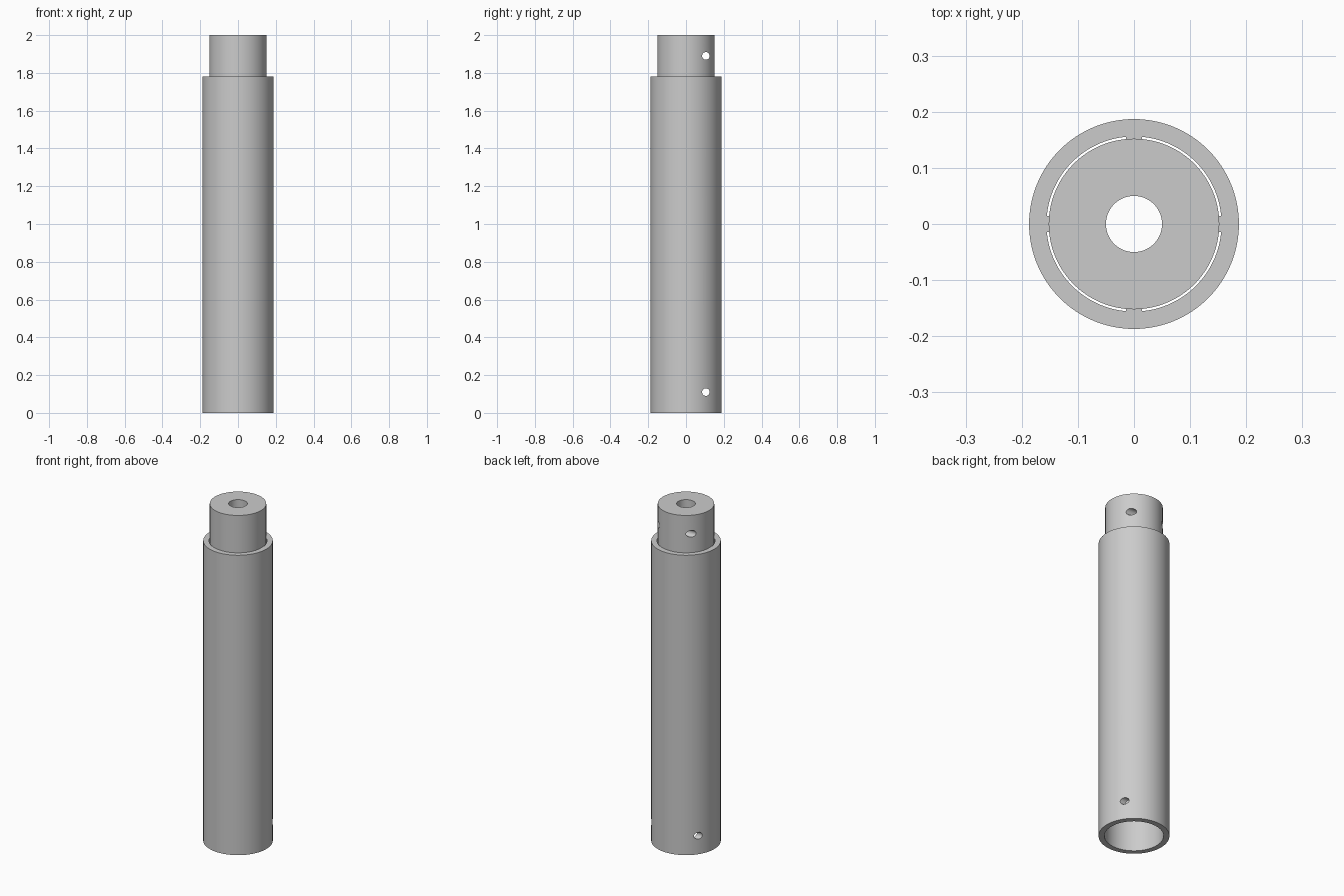
import bpy
import bmesh
from math import cos, sin, pi, radians
from mathutils import Matrix

cube = bpy.data.objects.get("Cube")
if cube:
    bpy.data.objects.remove(cube, do_unlink=True)

SEGMENTS = 128
TUBE_R, TUBE_BORE = 0.187, 0.156
PLUG_R, PLUG_BORE = 0.152, 0.05
TUBE_TOP, PLUG_TOP, PLUG_BOTTOM = 1.78, 2.0, 1.56
PIN_R, PIN_Y, PIN_INSET = 0.02, 0.105, 0.11

grey = bpy.data.materials.new("plain grey")
grey.use_nodes = True
grey.diffuse_color = (0.6, 0.6, 0.6, 1)
grey.node_tree.nodes["Principled BSDF"].inputs["Base Color"].default_value = (0.6, 0.6, 0.6, 1)


def add_object(name, bm):
    bmesh.ops.recalc_face_normals(bm, faces=bm.faces)
    mesh = bpy.data.meshes.new(name)
    bm.to_mesh(mesh)
    bm.free()
    mesh.materials.append(grey)
    obj = bpy.data.objects.new(name, mesh)
    bpy.context.collection.objects.link(obj)
    return obj


def pipe(name, outer, inner, bottom, top):
    """Thick-walled pipe made by revolving a rectangular section."""
    bm = bmesh.new()
    profile = [(outer, bottom), (outer, top), (inner, top), (inner, bottom)]
    rings = []
    for i in range(SEGMENTS):
        a = 2 * pi * i / SEGMENTS
        rings.append([bm.verts.new((r * cos(a), r * sin(a), z)) for r, z in profile])
    for i, ring in enumerate(rings):
        following = rings[(i + 1) % SEGMENTS]
        for j in range(4):
            k = (j + 1) % 4
            bm.faces.new((ring[j], following[j], following[k], ring[k]))
    return add_object(name, bm)


def drill(obj, z):
    """Cut a cross hole for a pin along x."""
    bm = bmesh.new()
    matrix = Matrix.Translation((0, PIN_Y, z)) @ Matrix.Rotation(pi / 2, 4, "Y")
    bmesh.ops.create_cone(bm, cap_ends=True, segments=32, radius1=PIN_R,
                          radius2=PIN_R, depth=1, matrix=matrix)
    cutter = add_object("pin_cutter", bm)
    cutter.hide_render = True
    cut = obj.modifiers.new("pin_hole", "BOOLEAN")
    cut.operation = "DIFFERENCE"
    cut.solver = "EXACT"
    cut.object = cutter
    bpy.ops.object.select_all(action="DESELECT")
    obj.select_set(True)
    bpy.context.view_layer.objects.active = obj
    bpy.ops.object.modifier_apply(modifier=cut.name)
    bpy.data.objects.remove(cutter, do_unlink=True)
    bpy.ops.object.shade_smooth_by_angle(angle=radians(30))


# Hollow outer tube with a pin hole near its open lower end
drill(pipe("outer_tube", TUBE_R, TUBE_BORE, 0, TUBE_TOP), PIN_INSET)

# Bored plug seated in the top of the tube, with a matching pin hole
drill(pipe("top_plug", PLUG_R, PLUG_BORE, PLUG_BOTTOM, PLUG_TOP), PLUG_TOP - PIN_INSET)

# Four narrow ribs holding the plug in the tube
for i, side in enumerate(("left", "back", "right", "front")):
    bm = bmesh.new()
    matrix = (Matrix.Rotation(i * pi / 2, 4, "Z")
              @ Matrix.Translation((0.154, 0, (PLUG_BOTTOM + TUBE_TOP) / 2))
              @ Matrix.Diagonal((0.008, 0.028, TUBE_TOP - PLUG_BOTTOM - 0.004, 1)))
    bmesh.ops.create_cube(bm, size=1, matrix=matrix)
    add_object(side + "_rib", bm)
